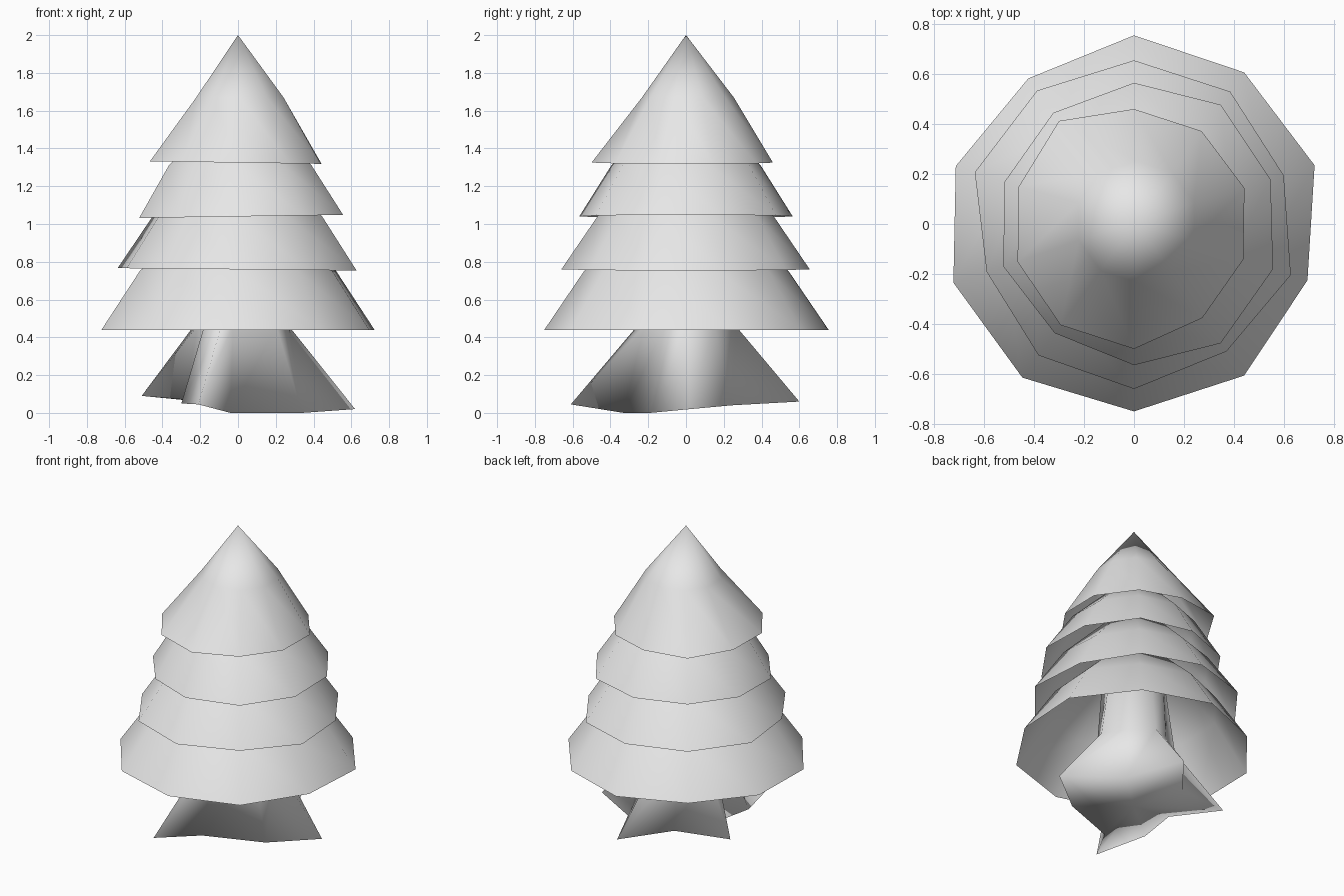
import bpy
import bmesh
from math import sin, cos, pi
from mathutils import Vector

cube = bpy.data.objects.get("Cube")
if cube:
    bpy.data.objects.remove(cube, do_unlink=True)

grey = bpy.data.materials.new("light_grey")
grey.use_nodes = True
colour = (0.8, 0.8, 0.8, 1)
grey.diffuse_color = colour
grey.node_tree.nodes["Principled BSDF"].inputs["Base Color"].default_value = colour

SIDES = 10


def ring(radii, height, shift=0.0, tilt=0.0):
    """Ten points clockwise from the back, lifted by a slight tilt along x."""
    points = []
    for i, radius in enumerate(radii):
        angle = 2 * pi * i / SIDES
        x, y = radius * sin(angle), radius * cos(angle)
        points.append(Vector((x + shift, y + shift, height + tilt * x)))
    return points


def loft(name, rings, tip, bottom=None):
    """Skin a stack of rings, close it at a tip and optionally at the bottom."""
    bm = bmesh.new()
    loops = [[bm.verts.new(p) for p in points] for points in rings]
    pairs = [(i, (i + 1) % SIDES) for i in range(SIDES)]
    for low, high in zip(loops, loops[1:]):
        for i, j in pairs:
            bm.faces.new((low[i], low[j], high[j], high[i]))
    ends = [(loops[-1], tip)]
    if bottom:
        ends.append((loops[0], bottom))
    for loop, centre in ends:
        vert = bm.verts.new(centre)
        for i, j in pairs:
            bm.faces.new((loop[i], loop[j], vert))
    bmesh.ops.recalc_face_normals(bm, faces=bm.faces)
    for face in bm.faces:
        face.smooth = True
    mesh = bpy.data.meshes.new(name)
    bm.to_mesh(mesh)
    bm.free()
    mesh.materials.append(grey)
    obj = bpy.data.objects.new(name, mesh)
    bpy.context.collection.objects.link(obj)
    return obj


# Branch tiers: name, rim radii, rim height, tilt, shoulder height, shoulder scale, tip
tiers = [
    ("bottom_branches", (.755, .75, .76, .73, .75, .75, .76, .76, .75, .72),
     .44, 0, .75, .72, 1.25),
    ("lower_branches", (.655, .655, .63, .66, .63, .66, .65, .62, .67, .66),
     .76, -.01, 1.04, .71, 1.5),
    ("upper_branches", (.565, .59, .575, .585, .59, .565, .54, .55, .545, .55),
     1.04, .015, 1.31, .7, 1.7),
]
for name, radii, height, tilt, shoulder, scale, tip in tiers:
    upper = [r * scale for r in radii]
    loft(name, [ring(radii, height, tilt=tilt), ring(upper, shoulder)], (0, 0, tip))

# Pointed crown with a slight bulge towards the back left
crown_rim = ring((.46, .46, .465, .46, .465, .5, .5, .49, .485, .51), 1.325, tilt=-.015)
crown_middle = ring([.243] * SIDES, 1.67, shift=.01)
loft("crown", [crown_rim, crown_middle], (0, 0, 2))

# Trunk flaring into four uneven roots
roots = [Vector(p) for p in (
    (.62, .02, .02), (.27, .24, .04), (.1, .6, .06), (-.13, .31, .07),
    (-.51, .25, .09), (-.28, 0, .07), (-.3, -.25, .05), (-.21, -.61, .045),
    (-.04, -.33, 0), (.34, -.19, 0))]
collar, column = [], []
for point in roots:
    flat = Vector((point.x, point.y, 0))
    way = flat.normalized()
    collar.append(way * (.17 + .16 * flat.length) + Vector((0, 0, .46)))
    column.append(way * .2 + Vector((0, 0, .9)))
loft("trunk", [roots, collar, column], (0, 0, 1), bottom=(0, 0, .04))
